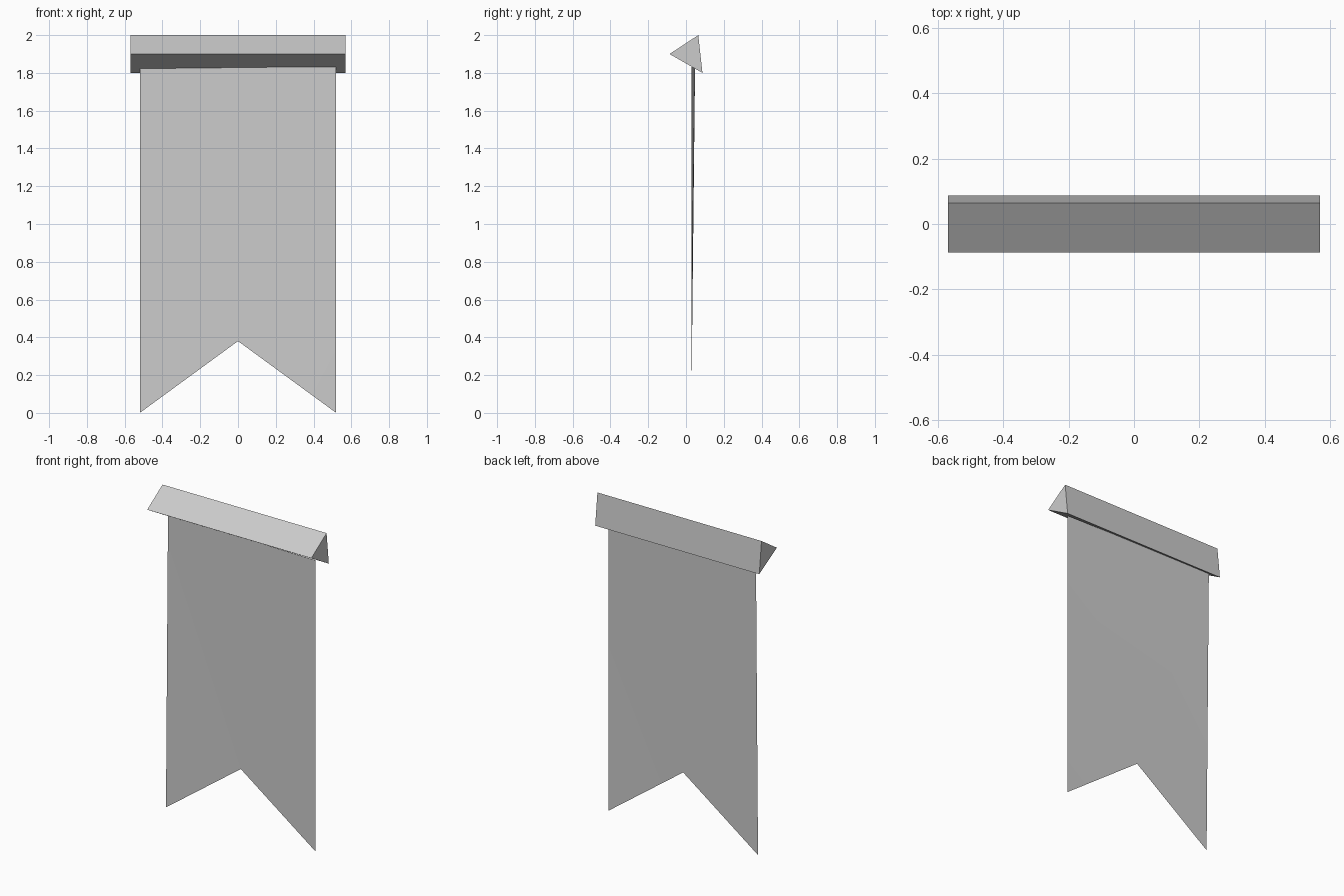
import bpy
import bmesh

if "Cube" in bpy.data.objects:
    bpy.data.objects.remove(bpy.data.objects["Cube"])


def make_object(name, bm):
    mesh = bpy.data.meshes.new(name)
    bm.to_mesh(mesh)
    bm.free()
    obj = bpy.data.objects.new(name, mesh)
    bpy.context.collection.objects.link(obj)
    return obj


# Three-sided crossbar: triangular section swept along x
bm = bmesh.new()
section = [(-0.087, 1.90), (0.065, 2.0), (0.087, 1.80)]
cap = bm.faces.new([bm.verts.new((-0.57, y, z)) for y, z in section])
swept = bmesh.ops.extrude_face_region(bm, geom=[cap])
bmesh.ops.translate(bm, vec=(1.14, 0, 0),
                    verts=[v for v in swept["geom"] if isinstance(v, bmesh.types.BMVert)])
bmesh.ops.recalc_face_normals(bm, faces=bm.faces)
make_object("crossbar", bm)

# Swallow-tailed cloth: single sheet, slightly twisted at the top left corner
bm = bmesh.new()
top_left, bottom_left, notch, bottom_right, top_right = [
    bm.verts.new(p) for p in [
        (-0.52, 0.048, 1.83), (-0.52, 0.028, 0), (0, 0.028, 0.38),
        (0.52, 0.028, 0), (0.52, 0.028, 1.83)]]
for tri in [(top_left, bottom_left, notch),
            (top_left, notch, top_right),
            (notch, bottom_right, top_right)]:
    bm.faces.new(tri).smooth = True
make_object("banner_cloth", bm)
